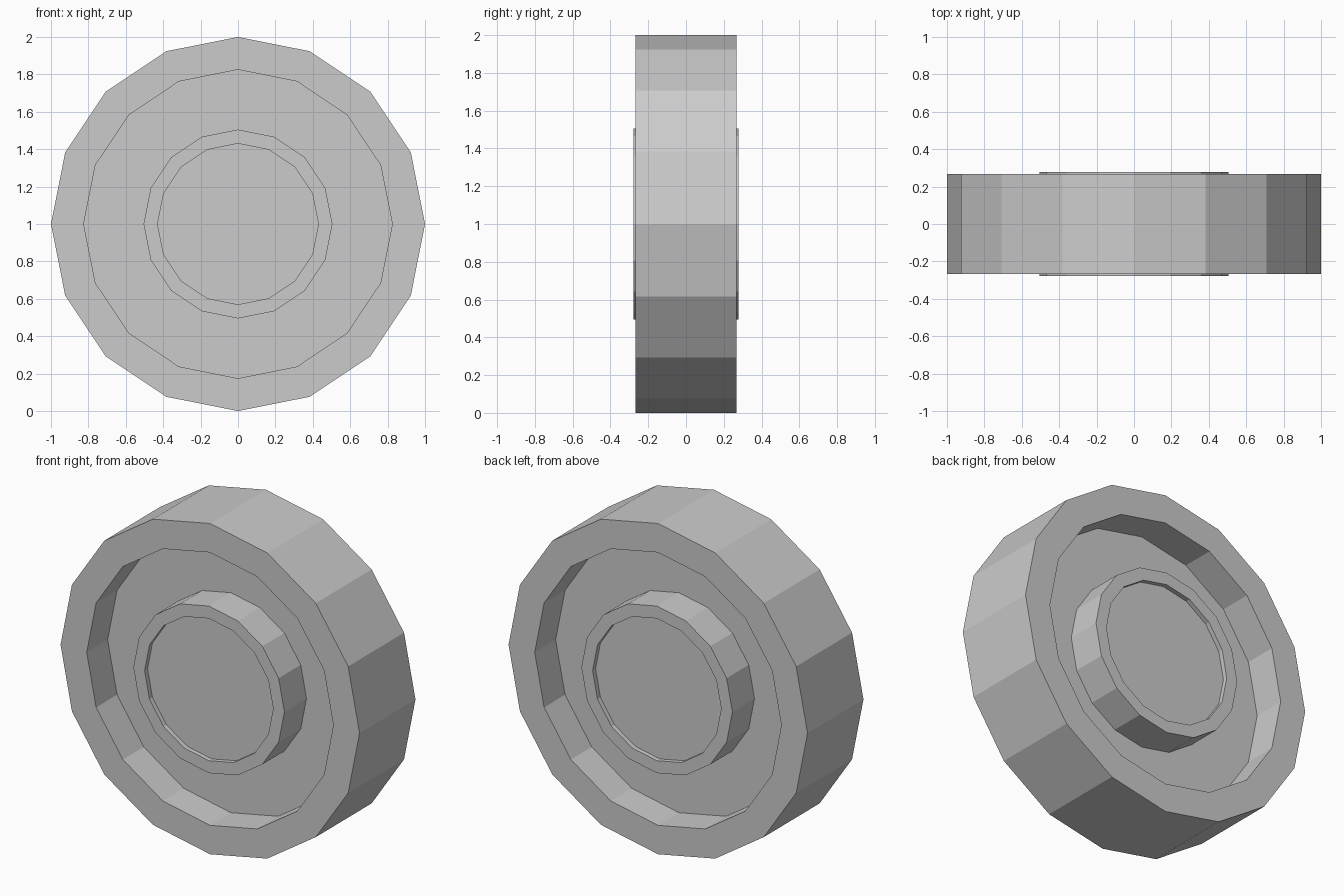
import bpy
import bmesh
from math import sin, cos, tau

if "Cube" in bpy.data.objects:
    bpy.data.objects.remove(bpy.data.objects["Cube"])

SIDES = 16
AXLE_Z = 1.0

# Half profile (radius, distance from the middle plane), hub centre to tread edge
half = [
    (0.43, 0.25),    # sunken hub cap
    (0.43, 0.278),   # hub lip, inner edge
    (0.505, 0.278),  # hub lip, outer edge
    (0.505, 0.067),  # disc, at the hub
    (0.825, 0.067),  # disc, at the rim
    (0.825, 0.267),  # rim inner edge
    (1.0, 0.267),    # tread edge
]


def lathe(name, profile):
    """Turn a (radius, y) profile around the axle and cap both ends."""
    bm = bmesh.new()
    rings = []
    for r, y in profile:
        rings.append([
            bm.verts.new((r * sin(tau * i / SIDES), y, AXLE_Z + r * cos(tau * i / SIDES)))
            for i in range(SIDES)
        ])
    for a, b in zip(rings, rings[1:]):
        for i in range(SIDES):
            j = (i + 1) % SIDES
            bm.faces.new((a[i], a[j], b[j], b[i]))
    bm.faces.new(rings[0])
    bm.faces.new(rings[-1])
    bmesh.ops.recalc_face_normals(bm, faces=bm.faces)
    mesh = bpy.data.meshes.new(name)
    bm.to_mesh(mesh)
    bm.free()
    obj = bpy.data.objects.new(name, mesh)
    bpy.context.collection.objects.link(obj)
    return obj


# Wheel: front half of the profile, then its mirror for the back
front = [(r, -y) for r, y in half]
lathe("wheel", front + half[::-1])
